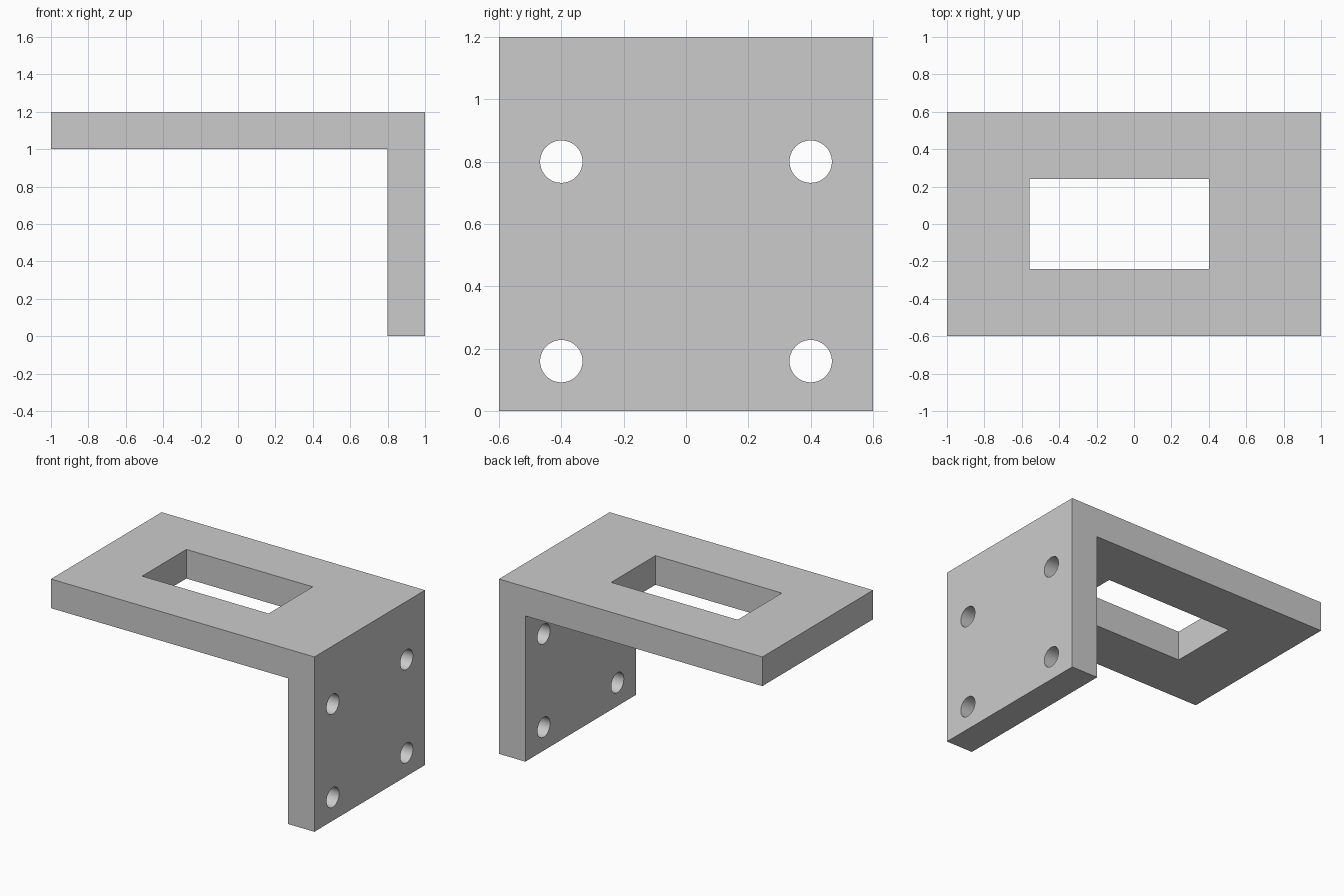
import bpy
import bmesh
import math
from mathutils import Matrix, Vector

default = bpy.data.objects.get("Cube")
if default:
    bpy.data.objects.remove(default, do_unlink=True)

# Plain grey metal
grey = bpy.data.materials.new("light grey")
grey.use_nodes = True
colour = (0.6, 0.6, 0.6, 1)
grey.diffuse_color = colour
grey.node_tree.nodes["Principled BSDF"].inputs["Base Color"].default_value = colour

WIDTH, DEPTH, HEIGHT, THICK = 2.0, 1.2, 1.2, 0.2


def add_object(name, bm):
    bmesh.ops.recalc_face_normals(bm, faces=bm.faces)
    mesh = bpy.data.meshes.new(name)
    bm.to_mesh(mesh)
    bm.free()
    mesh.materials.append(grey)
    obj = bpy.data.objects.new(name, mesh)
    bpy.context.collection.objects.link(obj)
    return obj


# L-shaped profile extruded along the depth
x0, x1 = -WIDTH / 2, WIDTH / 2
profile = [(x0, HEIGHT), (x0, HEIGHT - THICK), (x1 - THICK, HEIGHT - THICK),
           (x1 - THICK, 0), (x1, 0), (x1, HEIGHT)]
bm = bmesh.new()
face = bm.faces.new([bm.verts.new((x, -DEPTH / 2, z)) for x, z in profile])
extruded = bmesh.ops.extrude_face_region(bm, geom=[face])["geom"]
bmesh.ops.translate(bm, vec=Vector((0, DEPTH, 0)),
                    verts=[v for v in extruded if isinstance(v, bmesh.types.BMVert)])
bracket = add_object("angle_bracket", bm)

# Cutters: rectangular window in the shelf, four bolt holes in the upright
bm = bmesh.new()
bmesh.ops.create_cube(bm, size=1, matrix=Matrix.Translation((-0.08, 0, HEIGHT - THICK / 2))
                      @ Matrix.Diagonal((0.96, 0.48, 2 * THICK, 1)))
for y in (-0.4, 0.4):
    for z in (0.16, 0.8):
        bmesh.ops.create_cone(bm, cap_ends=True, segments=48, radius1=0.068, radius2=0.068,
                              depth=2 * THICK,
                              matrix=Matrix.Translation((x1 - THICK / 2, y, z))
                              @ Matrix.Rotation(math.pi / 2, 4, "Y"))
cutter = add_object("opening_cutter", bm)
cutter.hide_render = True

# Cut the openings, then drop the cutter
cut = bracket.modifiers.new("openings", "BOOLEAN")
cut.operation = "DIFFERENCE"
cut.solver = "EXACT"
cut.object = cutter
bpy.ops.object.select_all(action="DESELECT")
bracket.select_set(True)
bpy.context.view_layer.objects.active = bracket
bpy.ops.object.modifier_apply(modifier=cut.name)
bpy.data.objects.remove(cutter, do_unlink=True)

# Round hole walls, crisp edges
bpy.ops.object.shade_smooth_by_angle(angle=math.radians(30))
